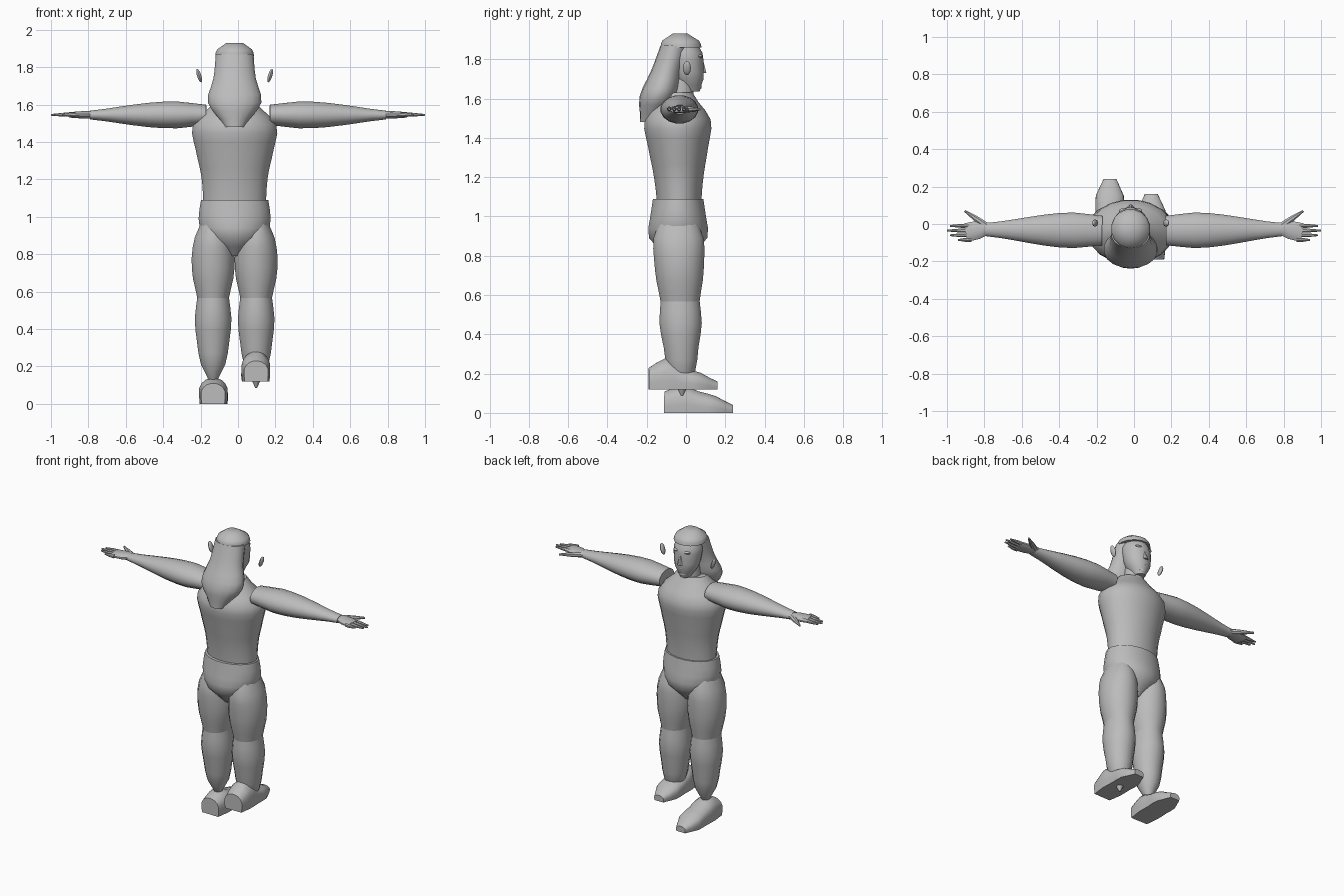
import bpy
import math
from mathutils import Matrix, Vector

default_cube = bpy.data.objects.get("Cube")
if default_cube:
    bpy.data.objects.remove(default_cube, do_unlink=True)

GREY = (0.5, 0.5, 0.5, 1)
grey = bpy.data.materials.new("plain_grey")
grey.use_nodes = True
grey.diffuse_color = GREY
grey.node_tree.nodes["Principled BSDF"].inputs["Base Color"].default_value = GREY

MIDDLE = -0.018  # centre line of the body between the hands
SIDES = {"right": -1, "left": 1}


def finish(obj):
    obj.data.materials.append(grey)
    bpy.ops.object.select_all(action="DESELECT")
    obj.select_set(True)
    bpy.context.view_layer.objects.active = obj
    bpy.ops.object.mode_set(mode="EDIT")
    bpy.ops.mesh.select_all(action="SELECT")
    bpy.ops.mesh.normals_make_consistent(inside=False)
    bpy.ops.object.mode_set(mode="OBJECT")
    bpy.ops.object.shade_smooth_by_angle(angle=math.radians(38))


def smooth_profile(profile, steps):
    """Run a smooth curve through evenly spaced (half width, half depth) pairs."""
    points = [Vector(pair) for pair in profile]
    padded = [points[0]] + points + [points[-1]]
    result = []
    for before, a, b, after in zip(padded, padded[1:], padded[2:], padded[3:]):
        for step in range(steps):
            t = step / steps
            leave, arrive = (b - before) / 2, (after - a) / 2
            bend = leave * (1 - t) - arrive * t + (a - b) * (1 - 2 * t)
            result.append(a.lerp(b, t) + bend * t * (1 - t))
    return result + [points[-1]]


def swell(name, start, end, profile, sides=16, steps=2, sole=False):
    """Rounded body part from start to end, following an evenly spaced profile."""
    start, end = Vector(start), Vector(end)
    along = end - start
    if abs(along.z) > max(abs(along.x), abs(along.y)):
        across, depth = Vector((1, 0, 0)), Vector((0, 1, 0))
    else:
        depth = Vector((0, 0, 1))
        across = along.cross(depth).normalized()
    rings = smooth_profile(profile, steps)
    verts, faces = [], []
    for r, (half_width, half_depth) in enumerate(rings):
        centre = start.lerp(end, r / (len(rings) - 1))
        if sole:
            centre += depth * half_depth
        for i in range(sides):
            angle = math.tau * (i + 0.5) / sides
            c, s = math.cos(angle), math.sin(angle)
            if sole and s < 0:
                c, s = math.copysign(abs(c) ** 0.3, c), max(-1, s * 2)
            verts.append(centre + across * half_width * c + depth * half_depth * s)
    for r in range(len(rings) - 1):
        low, high = r * sides, (r + 1) * sides
        for i in range(sides):
            j = (i + 1) % sides
            faces.append((low + i, low + j, high + j, high + i))
    faces.append(range(sides))
    faces.append(range(len(verts) - sides, len(verts)))
    mesh = bpy.data.meshes.new(name)
    mesh.from_pydata(verts, [], [tuple(face) for face in faces])
    obj = bpy.data.objects.new(name, mesh)
    bpy.context.collection.objects.link(obj)
    finish(obj)


def blob(name, place, size, tilt=0):
    bpy.ops.mesh.primitive_uv_sphere_add(segments=10, ring_count=6, radius=1)
    obj = bpy.context.object
    obj.name = name
    obj.data.transform(Matrix.Translation(place) @ Matrix.Rotation(tilt, 4, "Y")
                       @ Matrix.Diagonal((*size, 1)))
    finish(obj)


# Torso, pelvis and neck
swell("torso", (MIDDLE, -.035, 1.08), (MIDDLE, -.045, 1.63),
      [(.17, .115), (.18, .13), (.21, .155), (.225, .17), (.1, .08)], sides=20, steps=3)
swell("pelvis", (MIDDLE, -.04, 1.09), (MIDDLE, -.04, .79),
      [(.182, .13), (.195, .145), (.165, .15), (.04, .06)], sides=20)
swell("neck", (MIDDLE, -.03, 1.56), (MIDDLE, -.02, 1.7), [(.07, .07), (.06, .06)])

# Head and face
swell("head", (MIDDLE, .025, 1.635), (MIDDLE, -.015, 1.9),
      [(.035, .045), (.075, .075), (.088, .085), (.09, .09), (.06, .06)])
swell("nose", (MIDDLE, .085, 1.73), (MIDDLE, .075, 1.81), [(.018, .02), (.007, .01)], sides=8)
blob("lips", (MIDDLE, .08, 1.7), (.026, .01, .01))
blob("chin", (MIDDLE, .06, 1.66), (.03, .02, .02))
for label, side in SIDES.items():
    x = MIDDLE + side * .036
    blob(label + "_eye", (x, .067, 1.79), (.015, .01, .01))
    blob(label + "_brow", (x, .07, 1.815), (.027, .015, .01))
    blob(label + "_ear", (MIDDLE + side * .19, .005, 1.755), (.012, .02, .038), side * .3)

# Long hair: a cap and a fall widening over the back
swell("hair_cap", (MIDDLE, -.025, 1.86), (MIDDLE, -.03, 1.93),
      [(.105, .106), (.095, .095), (.045, .04)])
swell("hair_fall", (MIDDLE, -.055, 1.87), (MIDDLE, -.185, 1.48),
      [(.103, .075), (.115, .08), (.145, .095), (.055, .05)], sides=18, steps=3)

# Legs: the left foot is raised and set back
for label, side in SIDES.items():
    x = MIDDLE + side * .115
    swell(label + "_thigh", (x, -.04, 1), (x, -.03, .56),
          [(.055, .09), (.1, .13), (.117, .13), (.11, .12), (.085, .1)])
    swell(label + "_shin", (x, -.03, .58), (x, -.02, .085),
          [(.085, .1), (.1, .11), (.088, .09), (.066, .07), (.005, .005)])
    raised = label == "left"
    lift, back = (.12, .08) if raised else (0, 0)
    heel = .08 if raised else .07
    swell(label + "_foot", (x, -.11 - back, lift), (x - side * .005, .24 - back, lift),
          [(.065, .055), (.077, heel), (.075, .055), (.075, .043), (.035, .02)], sole=True)

# Arms and hands, stretched out sideways
for label, side in SIDES.items():
    swell(label + "_arm", (side * .17, -.035, 1.545), (side * .79, -.03, 1.544),
          [(.08, .055), (.097, .073), (.084, .066), (.058, .045), (.036, .024)])
    swell(label + "_palm", (side * .77, -.02, 1.545), (side * .9, -.045, 1.545),
          [(.03, .02), (.05, .02), (.05, .015)], sides=12)
    for i, finger in enumerate(("index", "middle", "ring", "little")):
        y = -.01 - .025 * i
        reach = 1 - .015 * (i - 1) ** 2
        swell(f"{label}_{finger}_finger", (side * .87, y, 1.547), (side * reach, y, 1.545),
              [(.011, .013), (.011, .011), (.005, .005)], sides=8)
    swell(label + "_thumb", (side * .79, -.01, 1.545), (side * .905, .07, 1.545),
          [(.02, .018), (.016, .014), (.006, .006)], sides=8)
